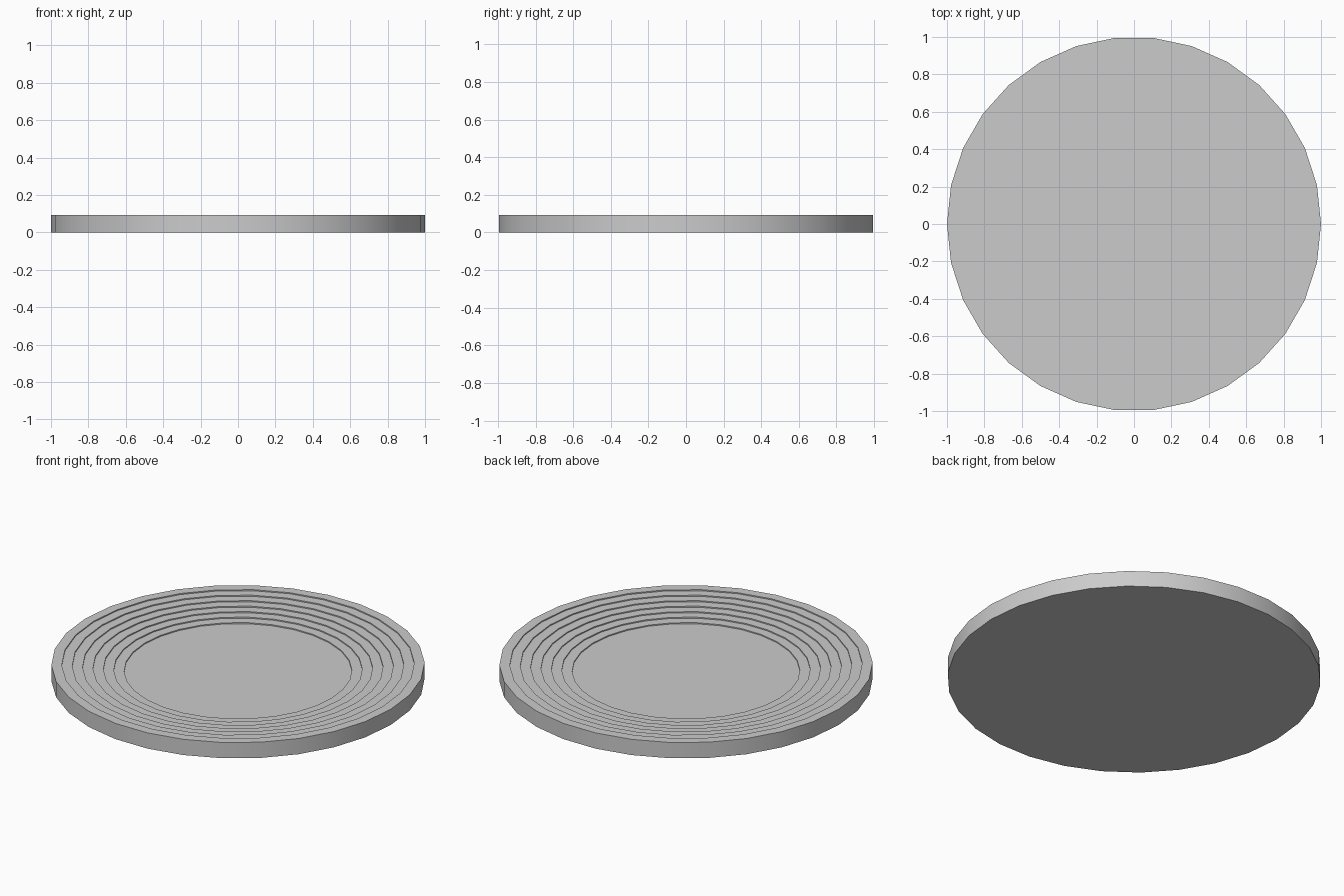
import bpy, bmesh, math

if "Cube" in bpy.data.objects:
    bpy.data.objects.remove(bpy.data.objects["Cube"])

SIDES = 30
HEIGHT = 0.093
STEPS = 7
STEP_W = 0.0557
STEP_D = 0.0066

# Profile (radius, z): base edge, outer wall, then steps down to the floor
profile = [(1.0, 0.0), (1.0, HEIGHT)]
for i in range(1, STEPS + 1):
    r = 1.0 - i * STEP_W
    profile += [(r, HEIGHT - (i - 1) * STEP_D), (r, HEIGHT - i * STEP_D)]

# Revolve the profile into rings of vertices
bm = bmesh.new()
angles = [2 * math.pi * k / SIDES for k in range(SIDES)]
rings = [[bm.verts.new((r * math.cos(a), r * math.sin(a), z)) for a in angles]
         for r, z in profile]
for lower, upper in zip(rings, rings[1:]):
    for k in range(SIDES):
        n = (k + 1) % SIDES
        bm.faces.new((lower[k], lower[n], upper[n], upper[k]))

# Flat underside and recessed floor
bm.faces.new(rings[0][::-1])
bm.faces.new(rings[-1])
bmesh.ops.recalc_face_normals(bm, faces=bm.faces)

mesh = bpy.data.meshes.new("stepped_dish")
bm.to_mesh(mesh)
bm.free()
dish = bpy.data.objects.new("stepped_dish", mesh)
bpy.context.collection.objects.link(dish)

# Smooth round walls, sharp rims
bpy.context.view_layer.objects.active = dish
dish.select_set(True)
bpy.ops.object.shade_smooth_by_angle(angle=math.radians(30))
